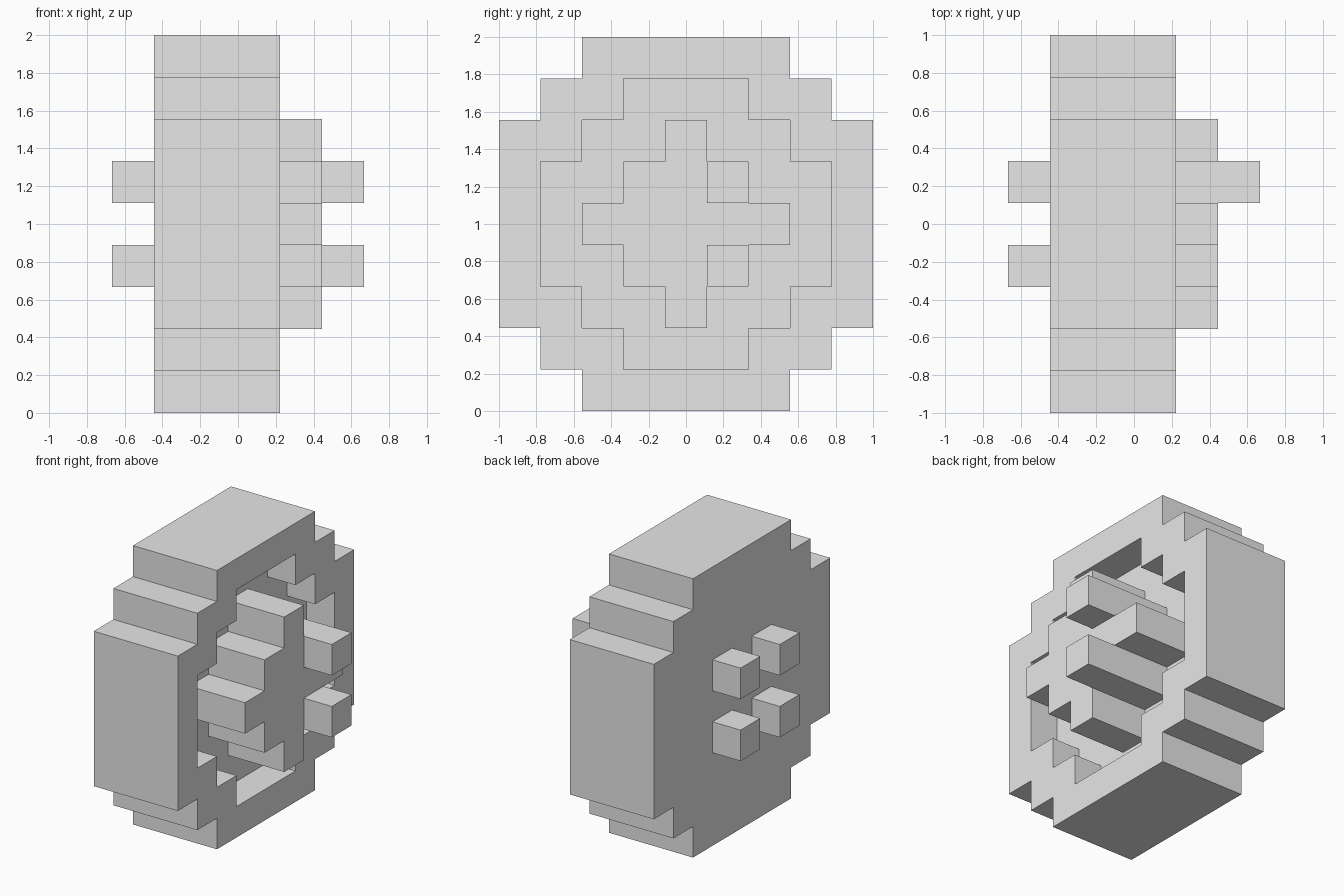
import bpy
import bmesh

cube = bpy.data.objects.get("Cube")
if cube:
    bpy.data.objects.remove(cube, do_unlink=True)

U = 2 / 9  # edge of one block

grey = bpy.data.materials.new("light_grey")
grey.use_nodes = True
grey.diffuse_color = (0.8, 0.8, 0.8, 1)
grey.node_tree.nodes["Principled BSDF"].inputs["Base Color"].default_value = (0.8, 0.8, 0.8, 1)


def stepped_outline(steps):
    """Closed outline, symmetric both ways, from (y, z) corners of one quarter."""
    quarter = []
    for i, (y, z) in enumerate(steps):
        quarter.append((y, z))
        if i + 1 < len(steps):
            quarter.append((y, steps[i + 1][1]))
    back = quarter[::-1]
    return (quarter + [(y, -z) for y, z in back]
            + [(-y, -z) for y, z in quarter] + [(-y, z) for y, z in back])


def prism(name, outline, x0, x1, y=0, z=0):
    """Extrude a y-z outline, in blocks, from x0 to x1."""
    bm = bmesh.new()
    verts = [bm.verts.new((x0 * U, (a + y) * U, (b + z) * U + 1)) for a, b in outline]
    face = bm.faces.new(verts)
    ext = bmesh.ops.extrude_face_region(bm, geom=[face])
    moved = [g for g in ext["geom"] if isinstance(g, bmesh.types.BMVert)]
    bmesh.ops.translate(bm, verts=moved, vec=((x1 - x0) * U, 0, 0))
    bmesh.ops.recalc_face_normals(bm, faces=bm.faces)
    mesh = bpy.data.meshes.new(name)
    bm.to_mesh(mesh)
    bm.free()
    mesh.materials.append(grey)
    obj = bpy.data.objects.new(name, mesh)
    bpy.context.collection.objects.link(obj)
    return obj


# Round blocky body with a shallow stepped recess on its left side
body = prism("wheel_body", stepped_outline([(2.5, 4.5), (3.5, 3.5), (4.5, 2.5)]), -2, 1)
cutter = prism("recess_cutter", stepped_outline([(1.5, 3.5), (2.5, 2.5), (3.5, 1.5)]), 0, 2)
cutter.hide_render = True
cutter.hide_set(True)
cut = body.modifiers.new("recess", "BOOLEAN")
cut.operation = "DIFFERENCE"
cut.solver = "EXACT"
cut.object = cutter
bpy.context.view_layer.update()
cut_mesh = bpy.data.meshes.new_from_object(
    body.evaluated_get(bpy.context.evaluated_depsgraph_get()))
body.modifiers.clear()
body.data = cut_mesh
bpy.data.objects.remove(cutter, do_unlink=True)

# Star-shaped hub standing up from the recess
prism("hub", stepped_outline([(0.5, 2.5), (1.5, 1.5), (2.5, 0.5)]), 0, 2)

# Pegs: two on the hub, four on the flat side
square = stepped_outline([(0.5, 0.5)])
for side, z in (("upper", 1), ("lower", -1)):
    prism(f"hub_peg_{side}", square, 2, 3, 1, z)
    for end, y in (("front", -1), ("back", 1)):
        prism(f"side_peg_{side}_{end}", square, -3, -2, y, z)
